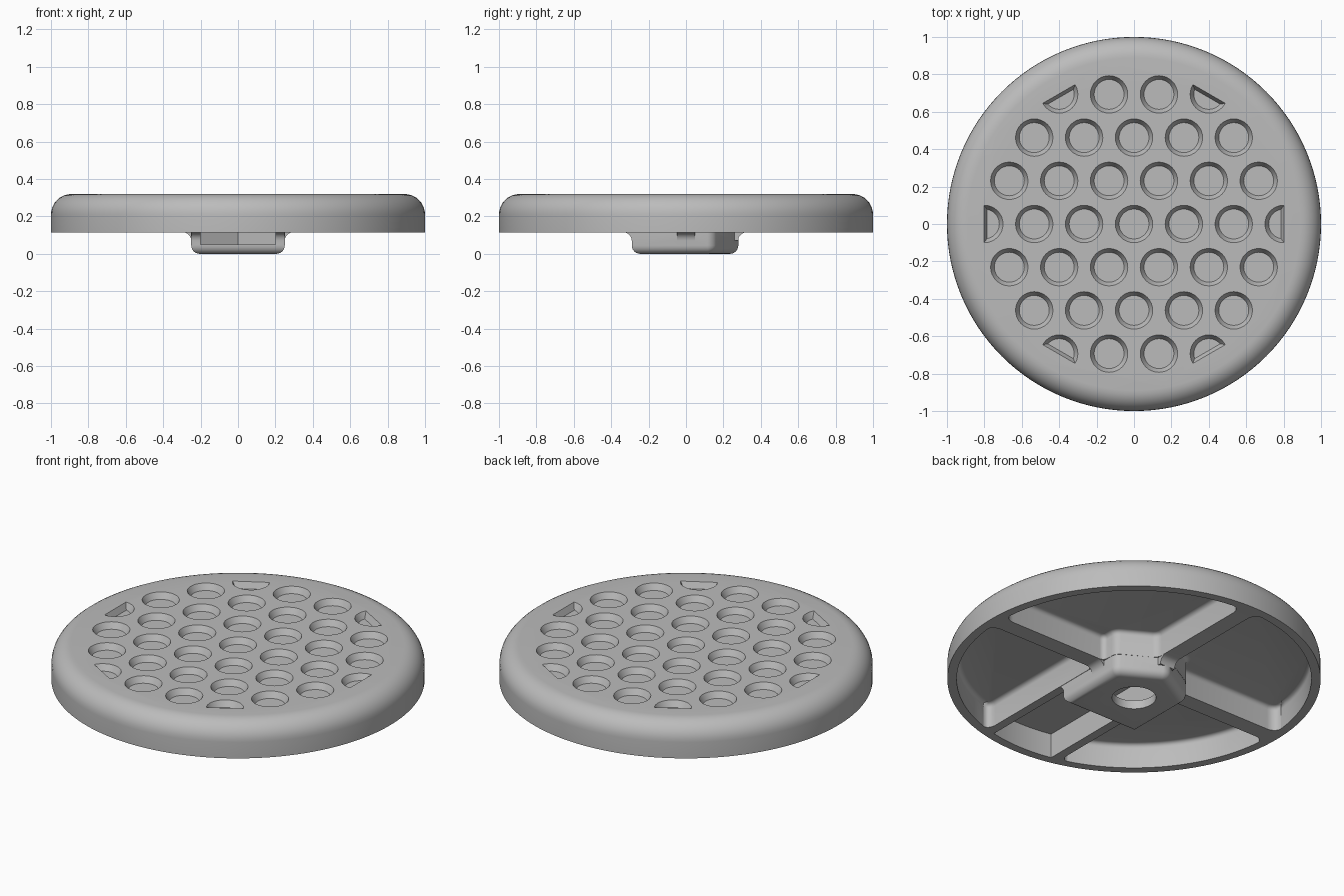
import bpy, bmesh
from math import sin, cos, pi, radians, asin, acos, degrees
from mathutils import Vector, Matrix

cube = bpy.data.objects.get("Cube")
if cube:
    bpy.data.objects.remove(cube, do_unlink=True)

TOP, RIM, CEILING = 0.32, 0.115, 0.26   # heights of top face, rim underside, pocket roof
INNER = 0.95                            # inner radius of the rim
HUB, NUT = 0.25, 0.20                   # half widths of the hub and its hex slot
RIB = 0.05                              # half width of a rib

grey = bpy.data.materials.new("light_grey")
grey.use_nodes = True
grey.diffuse_color = (0.5, 0.5, 0.5, 1)
grey.node_tree.nodes["Principled BSDF"].inputs["Base Color"].default_value = (0.5, 0.5, 0.5, 1)


def make_object(name, bm):
    bmesh.ops.recalc_face_normals(bm, faces=bm.faces)
    mesh = bpy.data.meshes.new(name)
    bm.to_mesh(mesh)
    bm.free()
    mesh.materials.append(grey)
    obj = bpy.data.objects.new(name, mesh)
    bpy.context.collection.objects.link(obj)
    return obj


def arc(radius, start, end, steps):
    angles = [radians(start + (end - start) * i / steps) for i in range(steps + 1)]
    return [(radius * cos(a), radius * sin(a)) for a in angles]


def prism(name, outline, z0, z1, corner=None, round_z=None, amount=0.0, segments=6):
    """Extruded outline; corner(x, y) gives upright edge rounding, round_z picks a rounded end."""
    bm = bmesh.new()
    face = bm.faces.new([bm.verts.new((x, y, z0)) for x, y in outline])
    new = bmesh.ops.extrude_face_region(bm, geom=[face])["geom"]
    bmesh.ops.translate(bm, vec=(0, 0, z1 - z0), verts=[v for v in new if isinstance(v, bmesh.types.BMVert)])
    bmesh.ops.recalc_face_normals(bm, faces=bm.faces)
    if corner:
        groups = {}
        for e in bm.edges:
            a, b = e.verts
            if abs(a.co.z - b.co.z) > 0.01 and e.calc_face_angle(0) > radians(20):
                groups.setdefault(corner(a.co.x, a.co.y), []).append(e)
        for size, edges in groups.items():
            if size > 0:
                bmesh.ops.bevel(bm, geom=edges, offset=size, segments=5, profile=0.5, affect='EDGES')
    if round_z is not None:
        edges = [e for e in bm.edges if all(abs(v.co.z - round_z) < 1e-4 for v in e.verts)]
        bmesh.ops.bevel(bm, geom=edges, offset=amount, segments=segments, profile=0.5, affect='EDGES')
    return make_object(name, bm)


def combine(target, other, operation):
    other.hide_render = True
    mod = target.modifiers.new(operation.lower(), 'BOOLEAN')
    mod.operation, mod.solver, mod.object = operation, 'EXACT', other
    bpy.context.view_layer.objects.active = target
    bpy.ops.object.modifier_apply(modifier=mod.name)
    bpy.data.objects.remove(other, do_unlink=True)


# Round plate with a rounded upper edge
disc = prism("drain_disc", arc(1, 0, 360, 128)[:-1], RIM, TOP, round_z=TOP, amount=0.11, segments=8)

# Hub below the plate: hexagonal at the back, square at the front
tip = HUB / cos(pi / 6)
hub = prism("hub", [(HUB, -0.29), (HUB, tip / 2), (0, tip), (-HUB, tip / 2), (-HUB, -0.29)],
            0, 0.18, corner=lambda x, y: 0.03 if y > 0 else 0, round_z=0, amount=0.045)
combine(disc, hub, 'UNION')

# Four pockets between the ribs
wall = HUB + 0.002
edge = degrees(asin(RIB / INNER))
back = arc(INNER, edge, 90 - edge, 28) + [(RIB, tip - RIB * 0.577), (wall, tip / 2 + 0.001), (wall, RIB)]
front = arc(INNER, -degrees(acos(wall / INNER)), -edge, 28) + [(wall, -RIB)]
for outline in (back, front):
    for side in (1, -1):
        pocket = prism("pocket_cutter", [(side * x, y) for x, y in outline], 0.1, CEILING,
                       corner=lambda x, y: 0.06 if Vector((x, y)).length > 0.5 else 0.03,
                       round_z=CEILING, amount=0.025, segments=4)
        combine(disc, pocket, 'DIFFERENCE')

# Curved gussets where the ribs meet the hub
def gusset(width, reach, angle, shift):
    bm = bmesh.new()
    r = 0.045
    curve = [(reach + r - r * sin(i * pi / 10), RIM - r + r * cos(i * pi / 10)) for i in range(6)]
    side = [(reach - 0.03, RIM - r), (reach - 0.03, RIM + 0.03), (reach + r, RIM + 0.03)] + curve
    face = bm.faces.new([bm.verts.new((d, -width, z)) for d, z in side])
    new = bmesh.ops.extrude_face_region(bm, geom=[face])["geom"]
    bmesh.ops.translate(bm, vec=(0, 2 * width, 0), verts=[v for v in new if isinstance(v, bmesh.types.BMVert)])
    bm.transform(Matrix.Translation((shift, 0, 0)) @ Matrix.Rotation(radians(angle), 4, 'Z'))
    combine(disc, make_object("gusset", bm), 'UNION')

for angle, reach in ((0, HUB), (90, tip - 0.01), (180, HUB)):
    gusset(RIB - 0.001, reach, angle, 0)
for side in (1, -1):
    gusset(0.024, 0.29, -90, side * 0.2255)

# Front channel ending in a hexagonal slot, and the bolt hole
mouth = degrees(asin(NUT / INNER))
channel = arc(INNER, -90 - mouth, -90 + mouth, 12)
channel += [(NUT, NUT * 0.577), (0, NUT / cos(pi / 6)), (-NUT, NUT * 0.577)]
combine(disc, prism("channel_cutter", channel, 0.05, CEILING), 'DIFFERENCE')
combine(disc, prism("bolt_hole_cutter", arc(0.118, 0, 360, 40)[:-1], -0.05, 0.1), 'DIFFERENCE')

# Honeycomb of tapered dimples, cut off by a hexagonal border
PITCH, DEPTH, LIFT = 0.2667, 0.035, 0.02
slope = 0.02 / DEPTH
bm = bmesh.new()
for row in range(-3, 4):
    for col in range(-3, 4):
        x, y = (col + row / 2) * PITCH, row * PITCH * sin(pi / 3)
        if abs(col + row) > 3:
            continue
        bmesh.ops.create_cone(bm, cap_ends=True, segments=32, radius1=0.08, radius2=0.1 + LIFT * slope,
                              depth=DEPTH + LIFT,
                              matrix=Matrix.Translation((x, y, TOP + (LIFT - DEPTH) / 2)))
for i in range(6):
    a = i * pi / 3
    out = Vector((cos(a), sin(a), 0))
    cut = bmesh.ops.bisect_plane(bm, geom=bm.verts[:] + bm.edges[:] + bm.faces[:], dist=1e-5,
                                 plane_co=out * 0.803 + Vector((0, 0, TOP)),
                                 plane_no=out - Vector((0, 0, 0.5)), clear_outer=True)
    rim = [g for g in cut["geom_cut"] if isinstance(g, bmesh.types.BMEdge)]
    bmesh.ops.edgeloop_fill(bm, edges=rim)
combine(disc, make_object("dimple_cutter", bm), 'DIFFERENCE')

# Smooth curved surfaces, keep edges crisp
bpy.ops.object.select_all(action='DESELECT')
disc.select_set(True)
bpy.context.view_layer.objects.active = disc
bpy.ops.object.shade_smooth_by_angle(angle=radians(30))
